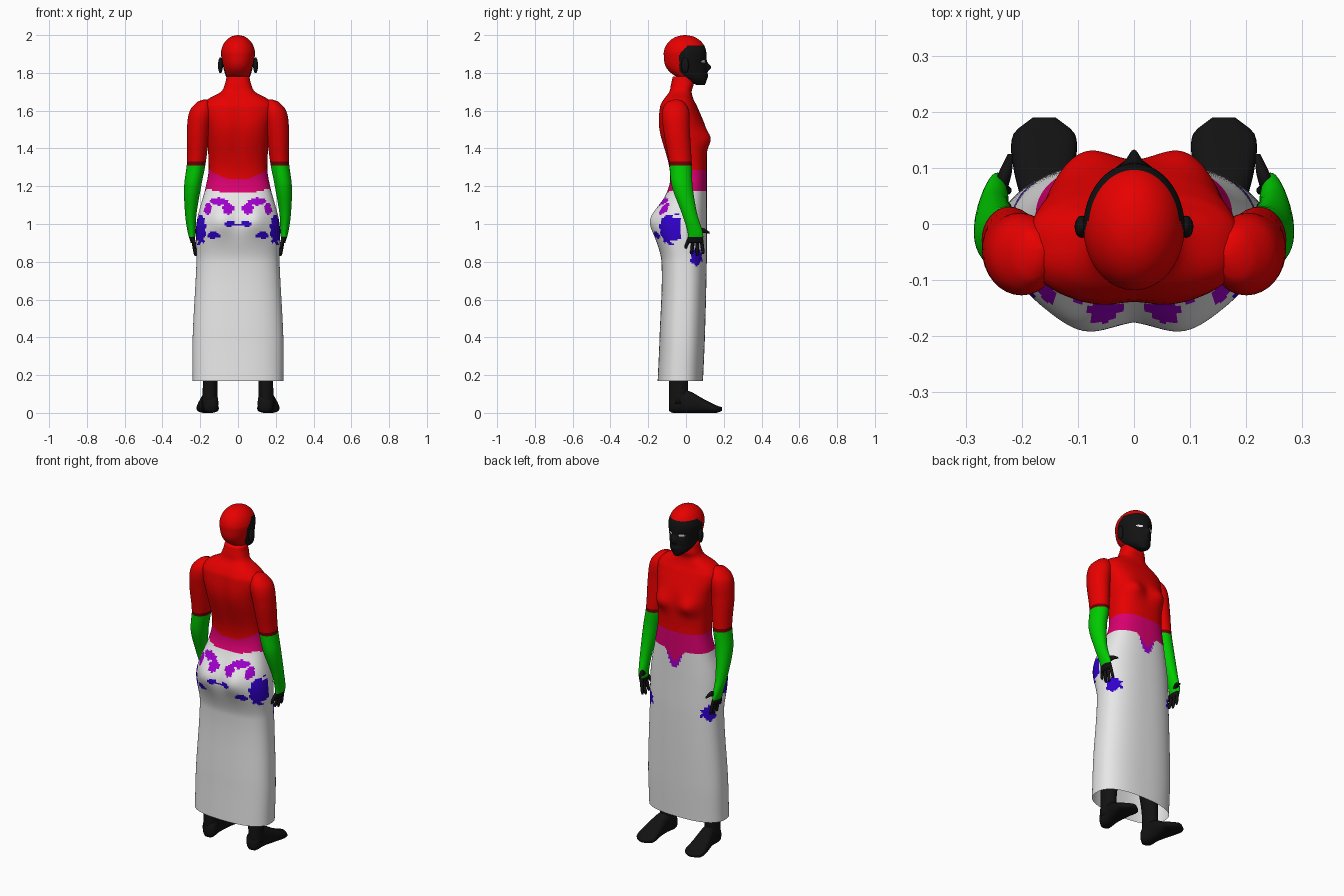
import bpy, bmesh
from math import sin, cos, pi, exp, copysign

cube = bpy.data.objects.get("Cube")
if cube:
    bpy.data.objects.remove(cube)

MATERIALS = []


def material(name, red, green, blue):
    """Add a flat material and return its slot number."""
    mat = bpy.data.materials.new(name)
    mat.use_nodes = True
    colour = (red, green, blue, 1)
    mat.diffuse_color = colour
    shader = mat.node_tree.nodes["Principled BSDF"]
    shader.inputs["Base Color"].default_value = colour
    MATERIALS.append(mat)
    return len(MATERIALS) - 1


RED = material("red", .8, 0, 0)
PINK = material("pink", .7, 0, .16)
WHITE = material("white", .8, .8, .8)
GREEN = material("green", 0, .6, 0)
BLACK = material("black", .006, .006, .006)
PURPLE = material("purple", .35, 0, .6)
BLUE = material("blue", .03, 0, .6)
DARK_RED = material("dark red", .16, 0, 0)


def slope(rows, index):
    before, after = rows[max(index - 1, 0)], rows[min(index + 1, len(rows) - 1)]
    length = after[0] - before[0]
    return [(b - a) / length for a, b in zip(before, after)]


def smooth_rows(rows, step):
    """Cubic interpolation of section rows along their first value."""
    result = []
    for index, (start, end) in enumerate(zip(rows, rows[1:])):
        length = end[0] - start[0]
        leave, arrive = slope(rows, index), slope(rows, index + 1)
        count = max(1, round(length / step))
        for part in range(count):
            u = part / count
            v = 1 - u
            blend = u * u * (1 + 2 * v)
            result.append([a + (b - a) * blend + length * u * v * (c * v - d * u)
                           for a, b, c, d in zip(start, end, leave, arrive)])
    return result + [rows[-1]]


def signed_power(value, exponent):
    return copysign(abs(value) ** exponent, value)


def loft(name, rows, step=.01, segments=32, squareness=2, along="z", side=1,
         shape=None, paint=None, open_start=False):
    """Skin rounded sections: position, x, other centre, x radius, other radius."""
    bm = bmesh.new()
    rings = []
    for position, x_mid, other_mid, x_radius, other_radius in smooth_rows(rows, step):
        ring = []
        for segment in range(segments):
            angle = 2 * pi * segment / segments
            x = side * (x_mid + x_radius * signed_power(cos(angle), 2 / squareness))
            other = other_mid + other_radius * signed_power(sin(angle), 2 / squareness)
            point = (x, other, position) if along == "z" else (x, position, max(other, 0))
            ring.append(bm.verts.new(shape(*point) if shape else point))
        rings.append(ring)
    for lower, upper in zip(rings, rings[1:]):
        for segment in range(segments):
            after = (segment + 1) % segments
            bm.faces.new((lower[segment], lower[after], upper[after], upper[segment]))
    if not open_start:
        bm.faces.new(reversed(rings[0]))
    bm.faces.new(rings[-1])
    bmesh.ops.recalc_face_normals(bm, faces=bm.faces)
    for face in bm.faces:
        face.smooth = True
        face.material_index = paint(*face.calc_center_median()) if paint else BLACK
    mesh = bpy.data.meshes.new(name)
    bm.to_mesh(mesh)
    bm.free()
    for mat in MATERIALS:
        mesh.materials.append(mat)
    bpy.context.collection.objects.link(bpy.data.objects.new(name, mesh))


def spot(a, b, a_mid, b_mid, a_size, b_size):
    """Squared distance from an elliptical spot, one on its rim."""
    return ((a - a_mid) / a_size) ** 2 + ((b - b_mid) / b_size) ** 2


# Bodice, neck and long open skirt
def body_shape(x, y, z):
    if y > 0:
        bust = exp(-spot(abs(x), z, .09, 1.45, .06, .05))
        y += .03 * bust * min(1, y / .08)
    elif y < -.05:
        seat = exp(-spot(abs(x), z, .09, 1.03, .07, .08))
        spine = exp(-spot(x, z, 0, 1.5, .04, .15))
        y += .01 * spine - .03 * seat
    return x, y, z


# Ragged patches on the seat: x, z, half width, half height
SEAT_PATCHES = {
    PURPLE: [(.16, 1.08, .02, .03), (.1, 1.12, .05, .02), (.05, 1.08, .03, .03)],
    BLUE: [(.2, .97, .03, .08), (.13, .94, .03, .02), (.04, 1, .03, .015)],
}


def body_paint(x, y, z):
    across = abs(x)
    back = y < -.03
    dip = .05 * max(0, 1 - (x / .15) ** 2) if back else 0
    if z > 1.285 - dip:
        return RED
    point = .07 * exp(-(x / .045) ** 2)
    waistline = 1.165 + .8 * x * x if back else 1.18 - point
    if z > waistline:
        return PINK
    ragged = .35 * sin(170 * across) * sin(150 * z + 60 * across)
    if back:
        for colour, patches in SEAT_PATCHES.items():
            if any(spot(across, z, *patch) + ragged < 1 for patch in patches):
                return colour
    elif across < .1:
        if z > 1.075 and across < .02 + .4 * (z - 1.075):
            return PURPLE
    elif spot(y, z, .055, .825, .03, .045) + ragged < 1:
        return BLUE
    return WHITE


loft("bodice_and_skirt", [
    (.17, 0, -.03, .24, .12), (.4, 0, -.02, .24, .12), (.8, 0, -.01, .22, .12),
    (1, 0, -.03, .22, .14), (1.2, 0, .01, .17, .1), (1.3, 0, .01, .155, .1),
    (1.5, 0, -.02, .17, .125), (1.62, 0, -.04, .19, .1), (1.66, 0, -.04, .16, .08),
    (1.7, 0, -.03, .09, .06), (1.74, 0, -.02, .07, .06), (1.78, 0, -.02, .06, .05)],
    step=.008, segments=128, squareness=2.5,
    shape=body_shape, paint=body_paint, open_start=True)


# Head with hood, dark face and pale eyes
def head_shape(x, y, z):
    if y > .03:
        nose = exp(-spot(x, z, 0, 1.83, .013, .02))
        lips = exp(-spot(x, z, 0, 1.785, .025, .012))
        sockets = exp(-spot(abs(x), z, .035, 1.86, .02, .015))
        y += .023 * nose + .007 * lips - .008 * sockets
    return x, y, z


def head_paint(x, y, z):
    if y > .04 and spot(abs(x), z, .036, 1.862, .017, .006) < 1:
        return WHITE
    hood_edge = max(0, z - 1.9) + max(0, 1.81 - z) - .035
    return BLACK if y > hood_edge and z < 1.945 else RED


jaw = [(1.735, 0, .08, .02, .02), (1.765, 0, .045, .055, .065),
       (1.8, 0, .015, .07, .095), (1.84, 0, 0, .08, .11)]
crown = [(1.9 + .1 * sin(turn / 4), 0, -.005, .09 * cos(turn / 4), .113 * cos(turn / 4))
         for turn in range(7)]
loft("head", jaw + crown, step=.004, segments=128, shape=head_shape, paint=head_paint)


# Sleeve, cuff band, long glove and bare hand by height
def arm_paint(x, y, z):
    if z > 1.333:
        return RED
    if z > 1.305:
        return DARK_RED
    return GREEN if z > .935 else BLACK


for side, label in ((1, "left"), (-1, "right")):
    loft("arm_" + label, [
        (.9, .24, .05, .01, .04), (.95, .245, .05, .02, .04), (1.05, .25, .02, .03, .04),
        (1.2, .24, -.02, .045, .055), (1.33, .22, -.03, .05, .06),
        (1.5, .21, -.05, .06, .07), (1.6, .195, -.055, .06, .07),
        (1.65, .18, -.055, .03, .04), (1.66, .17, -.05, .01, .01)],
        side=side, paint=arm_paint)

    # Spread fingers and thumb
    for number, finger in enumerate(("little", "ring", "middle", "index")):
        tip = .83 + .01 * (number - 2) ** 2
        spread = .03 * number
        loft(f"{finger}_finger_{label}", [
            (tip, .225, spread, .004, .004), (tip + .01, .226, spread, .008, .008),
            (.93, .24, .02 + .02 * number, .01, .01)], segments=12, side=side)
    loft("thumb_" + label, [
        (.06, .24, .955, .014, .02), (.09, .23, .965, .012, .014),
        (.125, .22, .953, .005, .005)], segments=12, along="y", side=side)

    # Ears
    bpy.ops.mesh.primitive_uv_sphere_add(segments=16, ring_count=12, radius=1,
                                         location=(side * .093, -.005, 1.84),
                                         scale=(.013, .02, .042))
    ear = bpy.context.object
    ear.name = "ear_" + label
    ear.data.materials.append(MATERIALS[BLACK])
    bpy.ops.object.shade_smooth()

    # Legs under the skirt and feet
    loft("leg_" + label, [
        (.05, .15, -.04, .04, .05), (.2, .145, -.04, .04, .05),
        (.4, .13, -.04, .06, .06), (.8, .11, -.02, .08, .08)], step=.03, side=side)
    loft("foot_" + label, [
        (-.09, .145, .04, .02, .03), (-.07, .145, .05, .04, .05), (0, .15, .06, .04, .06),
        (.1, .16, .035, .055, .035), (.16, .16, .02, .055, .02),
        (.19, .16, .02, .02, .01)], squareness=2.5, along="y", side=side)
